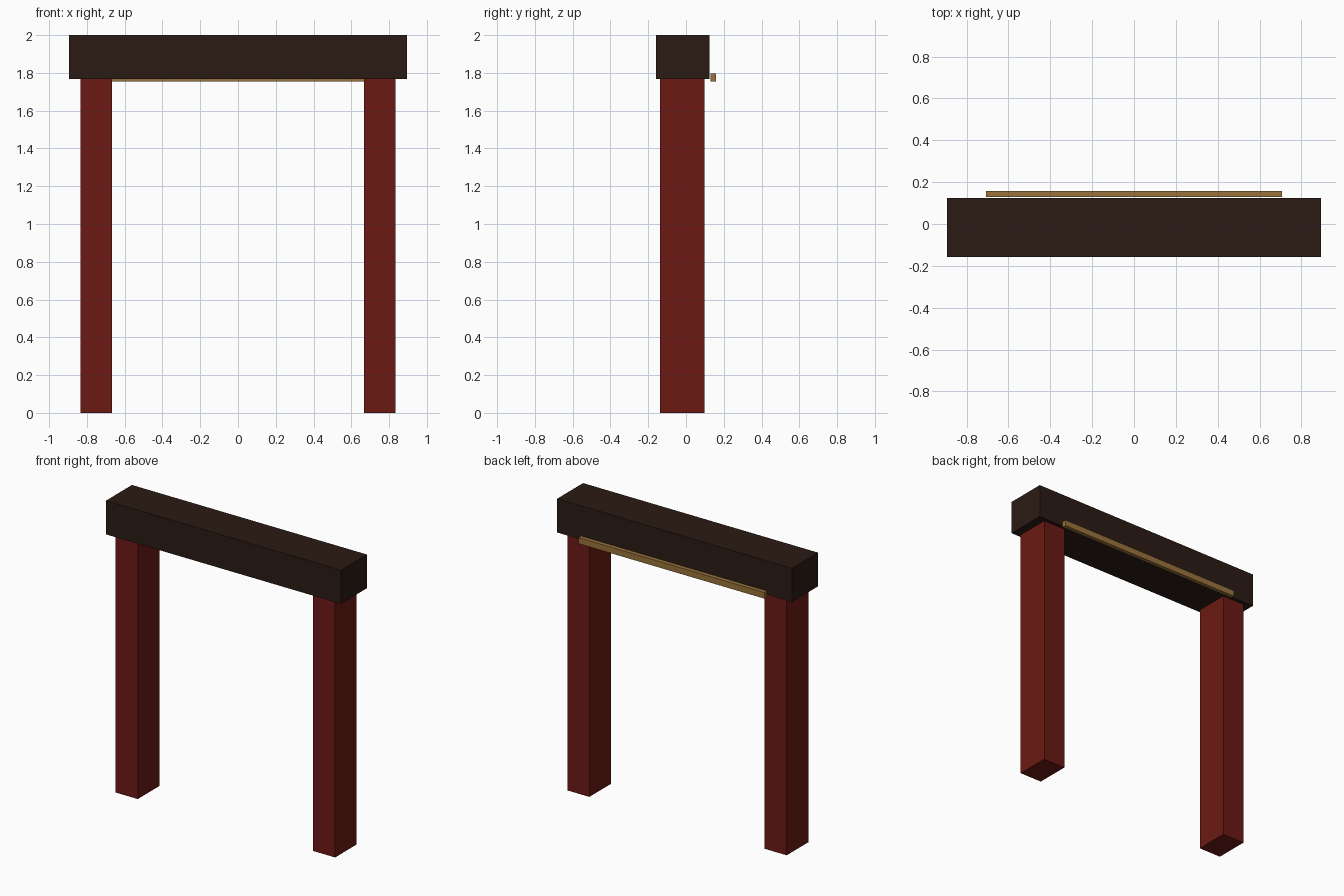
import bpy

if "Cube" in bpy.data.objects:
    bpy.data.objects.remove(bpy.data.objects["Cube"])


def material(name, color):
    mat = bpy.data.materials.new(name)
    mat.diffuse_color = (*color, 1.0)
    mat.use_nodes = True
    mat.node_tree.nodes["Principled BSDF"].inputs["Base Color"].default_value = mat.diffuse_color
    return mat


def box(name, lo, hi, mat):
    """Axis-aligned box between two opposite corners."""
    centre = [(a + b) / 2 for a, b in zip(lo, hi)]
    bpy.ops.mesh.primitive_cube_add(size=1, location=centre)
    obj = bpy.context.object
    obj.name = name
    obj.scale = [b - a for a, b in zip(lo, hi)]
    bpy.ops.object.transform_apply(location=False, rotation=False, scale=True)
    obj.data.materials.append(mat)
    return obj


red = material("red_paint", (0.15, 0.01, 0.007))
dark = material("dark_wood", (0.024, 0.011, 0.007))
gold = material("brass", (0.32, 0.17, 0.045))

BEAM_BOTTOM = 1.768

# Two upright posts
for side, sx in (("left", -1), ("right", 1)):
    x0, x1 = sorted((sx * 0.667, sx * 0.835))
    box(f"{side}_post", (x0, -0.137, 0), (x1, 0.098, BEAM_BOTTOM), red)

# Lintel beam across the top
box("lintel_beam", (-0.894, -0.158, BEAM_BOTTOM), (0.894, 0.124, 2.0), dark)

# Thin trim rail just behind the beam's lower edge
box("trim_rail", (-0.707, 0.13, 1.754), (0.707, 0.158, 1.796), gold)
